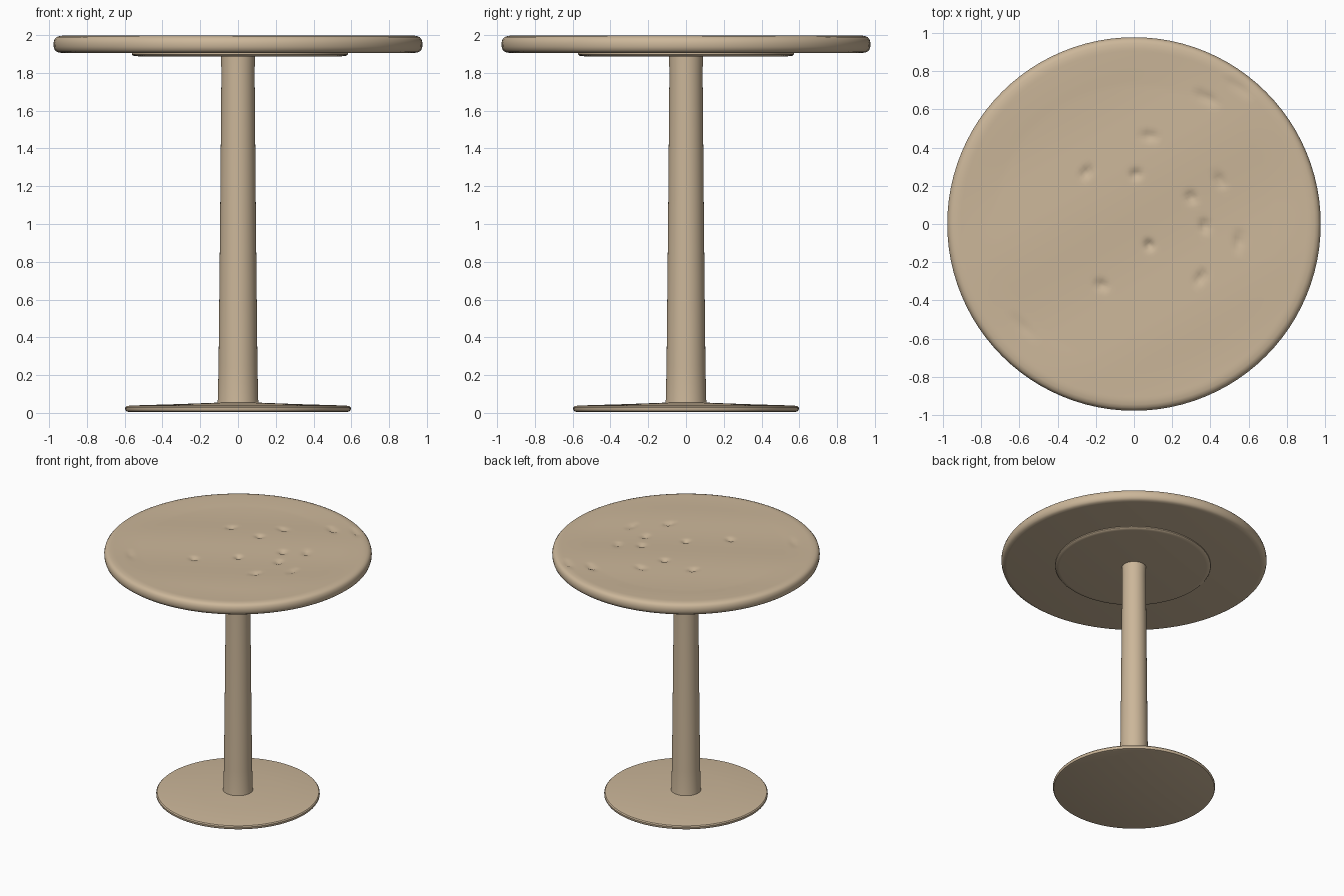
import bpy, bmesh, math

if "Cube" in bpy.data.objects:
    bpy.data.objects.remove(bpy.data.objects["Cube"])

SEGMENTS = 96

tan = bpy.data.materials.new("warm tan")
tan.diffuse_color = (0.60, 0.47, 0.32, 1)
tan.use_nodes = True
tan.node_tree.nodes["Principled BSDF"].inputs["Base Color"].default_value = tan.diffuse_color


def lathe(name, profile, center=(0, 0), shape=None):
    """Turn an (r, z) profile, listed bottom to top, around a vertical axis."""
    bm = bmesh.new()
    rings = []
    for r, z in profile:
        if r == 0:
            rings.append([bm.verts.new((0, 0, z))] * SEGMENTS)
        else:
            rings.append([bm.verts.new((r * math.cos(math.tau * i / SEGMENTS),
                                        r * math.sin(math.tau * i / SEGMENTS), z))
                          for i in range(SEGMENTS)])
    for a, b in zip(rings, rings[1:]):
        for i in range(SEGMENTS):
            j = (i + 1) % SEGMENTS
            bm.faces.new(list(dict.fromkeys((a[i], a[j], b[j], b[i]))))
    if shape:
        for v in bm.verts:
            shape(v.co)
    bmesh.ops.recalc_face_normals(bm, faces=bm.faces)
    mesh = bpy.data.meshes.new(name)
    bm.to_mesh(mesh)
    bm.free()
    mesh.materials.append(tan)
    obj = bpy.data.objects.new(name, mesh)
    obj.location = (*center, 0)
    bpy.context.collection.objects.link(obj)
    bpy.ops.object.select_all(action='DESELECT')
    bpy.context.view_layer.objects.active = obj
    obj.select_set(True)
    bpy.ops.object.shade_smooth_by_angle(angle=math.radians(40))
    return obj


# Small dents worn into the table top
DENTS = [(0.56, 0.71), (0.38, 0.66), (0.08, 0.46), (-0.25, 0.27), (0.01, 0.26),
         (0.45, 0.23), (0.30, 0.14), (0.55, -0.09), (0.08, -0.11), (0.35, -0.28),
         (-0.17, -0.32), (0.37, -0.01), (-0.58, -0.54)]


def worn(co):
    if co.z < 1.985:
        return
    fade = max(0, 1 - math.hypot(co.x, co.y) / 0.97)
    co.z -= 0.004 * min(1, 4 * fade) * (1 + math.sin(4 * co.x - 7 * co.y))
    for x, y in DENTS:
        d2 = (co.x - x) ** 2 + (co.y - y) ** 2
        co.z -= 0.02 * math.exp(-d2 / 0.0006)


# Foot: thin disc rising gently to the column
lathe("base_disc", [(0, 0.005), (0.58, 0.005), (0.592, 0.009), (0.597, 0.018),
                    (0.597, 0.028), (0.59, 0.036), (0.57, 0.039),
                    (0.3, 0.047), (0.12, 0.054), (0, 0.054)])

# Column: slightly tapered, with small flare at the foot
lathe("column", [(0, 0.03), (0.112, 0.03), (0.107, 0.07), (0.103, 0.25),
                 (0.095, 1.0), (0.088, 1.80), (0.09, 1.90), (0, 1.90)])

# Mounting plate under the top
lathe("mounting_plate", [(0, 1.888), (0.54, 1.888), (0.565, 1.891), (0.572, 1.898),
                         (0.572, 1.93), (0, 1.93)], (0.01, 0))

# Round top with softened rim; the upper face has rings for the dents
rim = [(0, 1.906), (0.935, 1.906), (0.957, 1.910), (0.970, 1.920), (0.976, 1.938),
       (0.977, 1.958), (0.972, 1.977), (0.962, 1.989), (0.945, 1.996)]
face = [(0.92 * (1 - i / 60), 1.999) for i in range(60)] + [(0, 1.999)]
lathe("table_top", rim + face, (0, 0), worn)
